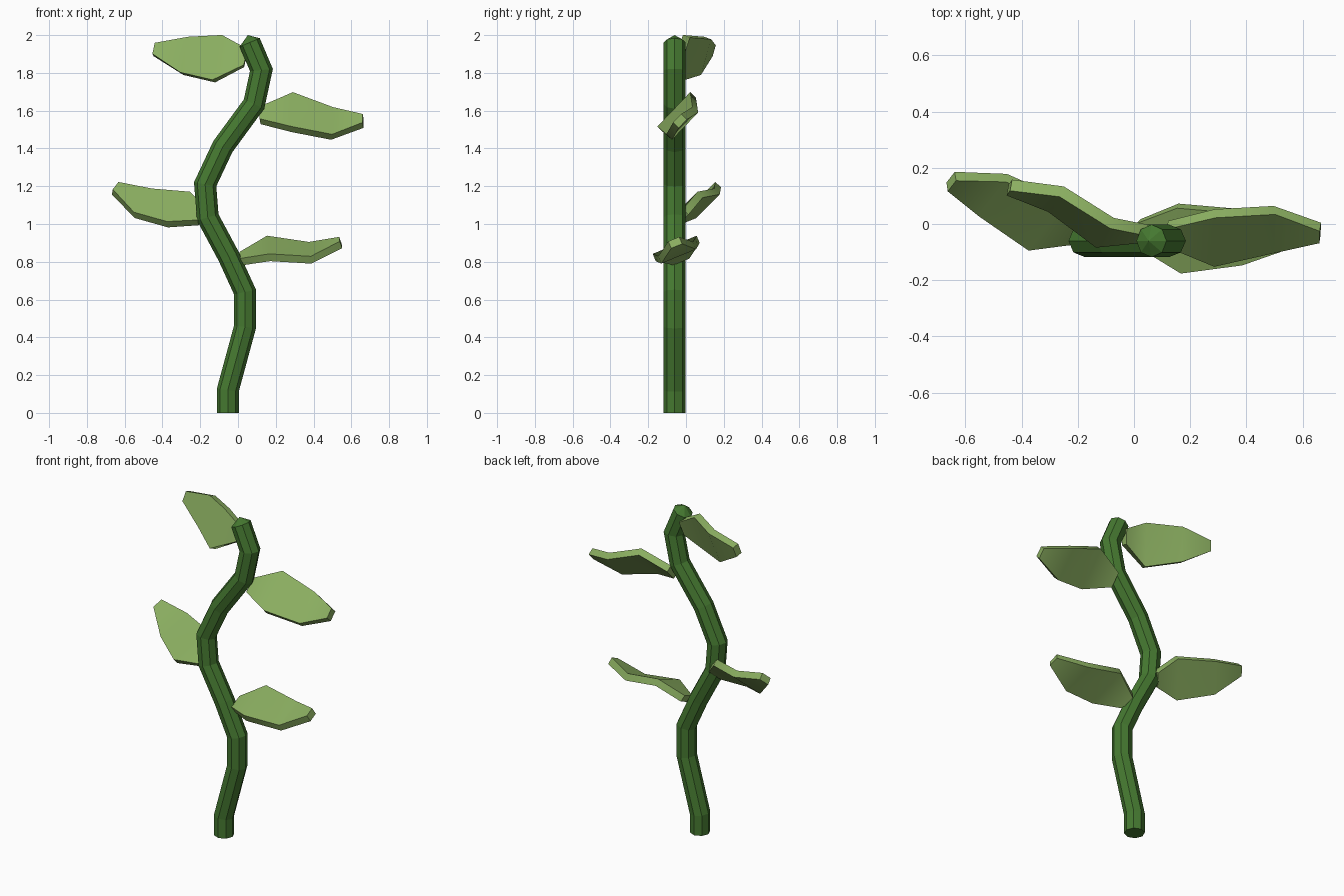
import bpy, bmesh, math
from mathutils import Vector

if "Cube" in bpy.data.objects:
    bpy.data.objects.remove(bpy.data.objects["Cube"])


def material(name, rgb):
    m = bpy.data.materials.new(name)
    m.diffuse_color = (*rgb, 1)
    m.use_nodes = True
    m.node_tree.nodes["Principled BSDF"].inputs["Base Color"].default_value = m.diffuse_color
    return m


def add_object(name, bm, mat):
    bmesh.ops.recalc_face_normals(bm, faces=bm.faces)
    mesh = bpy.data.meshes.new(name)
    bm.to_mesh(mesh)
    bm.free()
    mesh.materials.append(mat)
    obj = bpy.data.objects.new(name, mesh)
    bpy.context.collection.objects.link(obj)
    return obj


stem_green = material("stem_green", (0.06, 0.19, 0.03))
leaf_green = material("leaf_green", (0.26, 0.43, 0.12))

# Stem: octagonal tube swept along a wavy path in the x-z plane
SIDES, RADIUS, STEM_Y = 8, 0.058, -0.06
path = [Vector((x, STEM_Y, z)) for x, z in (
    (-0.054, 0), (-0.054, 0.12), (0.037, 0.455), (0.037, 0.64), (-0.05, 0.83),
    (-0.16, 1.035), (-0.174, 1.21), (-0.08, 1.41), (0.085, 1.635),
    (0.124, 1.815), (0.062, 1.961))]
bm = bmesh.new()
rings = []
for i, p in enumerate(path):
    before = (p - path[max(i - 1, 0)]).normalized()
    after = (path[min(i + 1, len(path) - 1)] - p).normalized()
    t = (before + after).normalized()
    side = Vector((t.z, 0, -t.x))
    mitre = 1 / max(t.dot(before), t.dot(after))
    ring = []
    for k in range(SIDES):
        a = math.tau * k / SIDES
        offset = side * math.cos(a) * mitre + Vector((0, math.sin(a), 0))
        ring.append(bm.verts.new(p + offset * RADIUS))
    rings.append(ring)
for lower, upper in zip(rings, rings[1:]):
    for k in range(SIDES):
        n = (k + 1) % SIDES
        bm.faces.new((lower[k], lower[n], upper[n], upper[k]))
bm.faces.new(rings[0])
# Low pointed cap at the top
apex = bm.verts.new((0.052, STEM_Y, 2.0))
for k in range(SIDES):
    bm.faces.new((rings[-1][k], rings[-1][(k + 1) % SIDES], apex))
add_object("stem", bm, stem_green)

# Leaves: midrib points from root to tip, plus the direction of the width
HALF_WIDTHS = (0.045, 0.126, 0.1, 0.031)
leaves = {
    "leaf_lower_right": (((0.01, -0.04, 0.835), (0.16, -0.06, 0.89),
                          (0.38, -0.055, 0.867), (0.537, -0.065, 0.92)),
                         (-0.05, 0.92, 0.38)),
    "leaf_lower_left": (((-0.185, -0.045, 1.05), (-0.315, -0.017, 1.092),
                         (-0.503, 0.088, 1.125), (-0.648, 0.135, 1.203)),
                        (0.48, 0.62, 0.63)),
    "leaf_upper_right": (((0.115, -0.05, 1.59), (0.288, -0.065, 1.607),
                          (0.50, -0.035, 1.547), (0.66, -0.047, 1.56)),
                         (0.02, 0.69, 0.72)),
    "leaf_upper_left": (((0.04, -0.055, 1.885), (-0.11, -0.05, 1.882),
                         (-0.285, 0.07, 1.897), (-0.447, 0.11, 1.93)),
                        (0.2, 0.27, 0.94)),
}
for name, (midrib, across) in leaves.items():
    across = Vector(across).normalized()
    bm = bmesh.new()
    pairs = [(bm.verts.new(Vector(m) + across * w), bm.verts.new(Vector(m) - across * w))
             for m, w in zip(midrib, HALF_WIDTHS)]
    for (a, b), (c, d) in zip(pairs, pairs[1:]):
        bm.faces.new((a, b, d, c))
    leaf = add_object(name, bm, leaf_green)
    # Upper side looks to the front; thickness grows behind it
    if sum(p.normal.y for p in leaf.data.polygons) > 0:
        leaf.data.flip_normals()
    solid = leaf.modifiers.new("thickness", "SOLIDIFY")
    solid.thickness = 0.042
    solid.offset = -1
    bpy.ops.object.select_all(action="DESELECT")
    leaf.select_set(True)
    bpy.context.view_layer.objects.active = leaf
    bpy.ops.object.modifier_apply(modifier=solid.name)
    bpy.ops.object.shade_smooth_by_angle(angle=math.radians(50))
